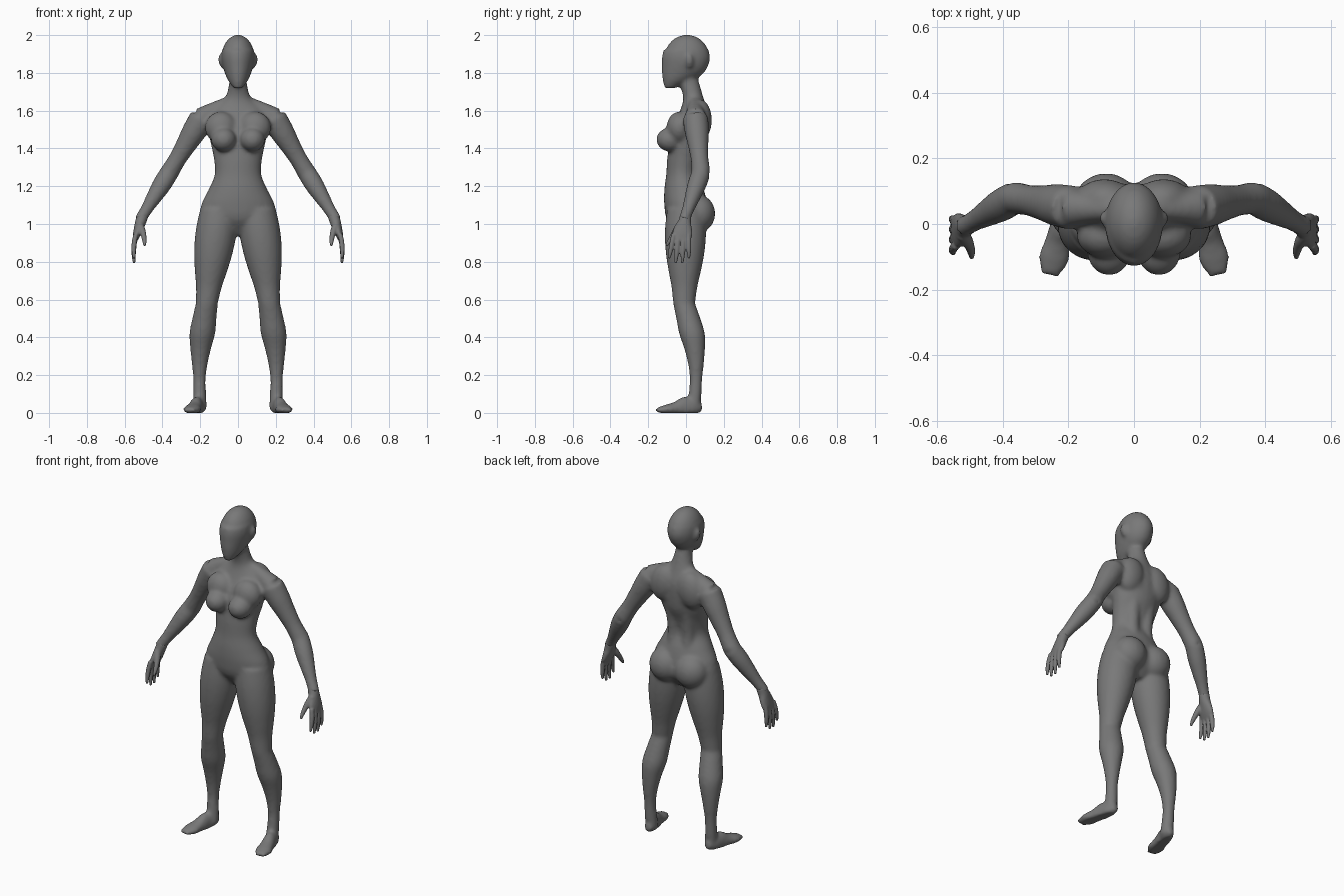
import bpy
import bmesh
from math import cos, sin, pi, tau
from mathutils import Vector, Matrix

default = bpy.data.objects.get("Cube")
if default:
    bpy.data.objects.remove(default)

grey = (0.19, 0.19, 0.19, 1)
skin = bpy.data.materials.new("plain grey")
skin.use_nodes = True
skin.diffuse_color = grey
shader = skin.node_tree.nodes["Principled BSDF"]
shader.inputs["Base Color"].default_value = grey
shader.inputs["Roughness"].default_value = 0.7

SIDE_TO_SIDE = Vector((1, 0, 0))
FRONT_TO_BACK = Vector((0, 1, 0))
UPWARD = Vector((0, 0, 1))


def sides_of(x):
    """Parts off the centre line are built on both sides."""
    return (1, -1) if x else (1,)


def smooth_path(stations, steps=5):
    """Smooth curve through stations of x, y, z and two radii."""
    points = [Vector(s) for s in stations]
    points = [points[0]] + points + [points[-1]]
    result = []
    for before, start, end, after in zip(points, points[1:], points[2:], points[3:]):
        leave, arrive = (end - before) / 2, (after - start) / 2
        for i in range(steps):
            t = i / steps
            ease = t * t * (3 - 2 * t)
            result.append(start.lerp(end, ease)
                          + leave * (t * (1 - t) ** 2)
                          - arrive * (t * t * (1 - t)))
    return result + [points[-1]]


def loft(bm, stations, across=None, segments=28):
    """Skin ellipses along a path; rings are level unless an axis across it is given."""
    path = smooth_path(stations)
    centres = [Vector(p[:3]) for p in path]
    for flip in sides_of(centres[0].x):
        rings = []
        for i, station in enumerate(path):
            u, v = SIDE_TO_SIDE, FRONT_TO_BACK
            if across:
                tangent = centres[min(i + 1, len(path) - 1)] - centres[max(i - 1, 0)]
                u = tangent.cross(across).normalized()
                v = u.cross(tangent).normalized()
            ring = []
            for k in range(segments):
                angle = tau * k / segments
                co = centres[i] + u * (cos(angle) * station[3]) + v * (sin(angle) * station[4])
                ring.append(bm.verts.new((co.x * flip, co.y, max(co.z, 0))))
            rings.append(ring)
        for lower, upper in zip(rings, rings[1:]):
            for k in range(segments):
                n = (k + 1) % segments
                bm.faces.new((lower[k], lower[n], upper[n], upper[k]))
        bm.faces.new(rings[0])
        bm.faces.new(rings[-1])


def span(start, end, radii, second_radii=None, bow=(0, 0, 0)):
    """Evenly spaced stations between two joints, bowed in the middle."""
    stations = []
    for i, (a, b) in enumerate(zip(radii, second_radii or radii)):
        t = i / (len(radii) - 1)
        centre = Vector(start).lerp(Vector(end), t) + Vector(bow) * sin(pi * t)
        stations.append((*centre, a, b))
    return stations


def stack(bm, bottom, spacing, rings):
    """Level central rings of half width, half depth and forward shift."""
    loft(bm, [(0, y, bottom + spacing * i, width, depth)
              for i, (width, depth, y) in enumerate(rings)])


def mass(bm, centre, size, tilt=0):
    """Ellipsoid for muscle, bone or soft tissue."""
    x, y, z = centre
    for flip in sides_of(x):
        place = (Matrix.Translation((x * flip, y, z))
                 @ Matrix.Rotation(tilt * flip, 4, "Y")
                 @ Matrix.Diagonal((*size, 1)))
        bmesh.ops.create_uvsphere(bm, u_segments=24, v_segments=16, radius=1, matrix=place)


def finish(bm, name, voxel, rounds):
    """Fuse the parts into one smooth skin."""
    bmesh.ops.recalc_face_normals(bm, faces=bm.faces)
    mesh = bpy.data.meshes.new(name)
    bm.to_mesh(mesh)
    bm.free()
    mesh.materials.append(skin)
    mesh.shade_smooth()
    obj = bpy.data.objects.new(name, mesh)
    bpy.context.collection.objects.link(obj)
    fuse = obj.modifiers.new("fuse", "REMESH")
    fuse.mode = "VOXEL"
    fuse.voxel_size = voxel
    fuse.use_smooth_shade = True
    relax = obj.modifiers.new("relax", "SMOOTH")
    relax.factor = 0.5
    relax.iterations = rounds


# joints of the left side
collar = Vector((0.02, 0.045, 1.65))
shoulder = Vector((0.19, 0.05, 1.56))
elbow = Vector((0.365, 0.08, 1.27))
wrist = Vector((0.52, -0.01, 1.02))
knuckles = Vector((0.547, -0.026, 0.91))
hip = Vector((0.1, 0, 1.08))
knee = Vector((0.165, -0.01, 0.58))
ankle = Vector((0.2, 0.04, 0.02))
heel = Vector((0.197, 0.085, 0.03))
toes = Vector((0.257, -0.156, 0.014))

body = bmesh.new()

# torso and neck, from the crotch up
stack(body, bottom=0.94, spacing=0.08, rings=[
    (0.05, 0.05, 0.01), (0.19, 0.11, 0.01), (0.195, 0.115, 0), (0.157, 0.105, -0.01),
    (0.124, 0.085, -0.02), (0.127, 0.09, -0.01), (0.143, 0.1, 0.01), (0.16, 0.1, 0.02),
    (0.165, 0.08, 0.04), (0.075, 0.055, 0.04), (0.048, 0.052, 0.02), (0.045, 0.05, 0)])

# face, from the chin up, then the cranium and ears
stack(body, bottom=1.72, spacing=0.04, rings=[
    (0.024, 0.03, -0.085), (0.053, 0.073, -0.05), (0.07, 0.108, -0.02),
    (0.082, 0.123, -0.005), (0.088, 0.128, 0), (0.085, 0.12, 0)])
mass(body, centre=(0, 0.005, 1.88), size=(0.088, 0.12, 0.122))
mass(body, centre=(0.09, 0.018, 1.862), size=(0.014, 0.022, 0.036), tilt=0.2)

# breasts, chest muscles, shoulder blades and seat
mass(body, centre=(0.076, -0.083, 1.447), size=(0.067, 0.074, 0.064))
mass(body, centre=(0.09, -0.035, 1.51), size=(0.085, 0.068, 0.085))
mass(body, centre=(0.09, 0.075, 1.55), size=(0.085, 0.062, 0.11), tilt=-0.2)
mass(body, centre=(0.085, 0.065, 1.055), size=(0.098, 0.09, 0.1))

# muscles beside the spine
loft(body, span((0.045, 0.05, 1.12), (0.05, 0.07, 1.5), radii=[0.05, 0.04, 0.045, 0.05],
                bow=(0, -0.02, 0)), FRONT_TO_BACK)

# collar slope, upper arms and forearms
loft(body, span(collar, shoulder, radii=[0.04, 0.037, 0.045, 0.06], bow=(0, 0, 0.01)),
     FRONT_TO_BACK)
loft(body, span(shoulder, elbow, radii=[0.068, 0.064, 0.054, 0.047, 0.05]), FRONT_TO_BACK)
loft(body, span(elbow, wrist, radii=[0.05, 0.05, 0.042, 0.033, 0.03]), FRONT_TO_BACK)

# thighs, calves and feet
loft(body, span(hip, knee, radii=[0.1, 0.108, 0.108, 0.1, 0.085, 0.068, 0.058]))
loft(body, span(knee, ankle, radii=[0.058, 0.064, 0.068, 0.055, 0.042, 0.033, 0.034, 0.036],
                bow=(0.018, 0.035, 0)))
loft(body, span(heel, toes, radii=[0.018, 0.034, 0.036, 0.04, 0.047, 0.028],
                second_radii=[0.02, 0.05, 0.062, 0.038, 0.026, 0.012]), UPWARD)

finish(body, "body", voxel=0.01, rounds=8)

hands = bmesh.new()

# palms, thin from side to side and broad from front to back
loft(hands, span(elbow.lerp(wrist, 0.9), knuckles, radii=[0.03, 0.029, 0.025, 0.02, 0.012],
                 second_radii=[0.03, 0.034, 0.046, 0.053, 0.042]), FRONT_TO_BACK)

# four fingers, fanned, the middle ones longest
for i in range(4):
    root = (0.541, knuckles.y + 0.026 * (i - 1.5), 0.945)
    tip = (0.55, -0.037 + 0.035 * (i - 1.5), 0.79 + 0.012 * (i - 1.5) ** 2)
    loft(hands, span(root, tip, radii=[0.013, 0.0135, 0.012, 0.007], bow=(0.006, 0, 0)),
         FRONT_TO_BACK)

# thumbs
loft(hands, span((0.523, -0.03, 1), (0.494, -0.104, 0.885),
                 radii=[0.02, 0.019, 0.015, 0.012, 0.007], bow=(-0.008, 0, 0)), FRONT_TO_BACK)

finish(hands, "hands", voxel=0.005, rounds=4)
